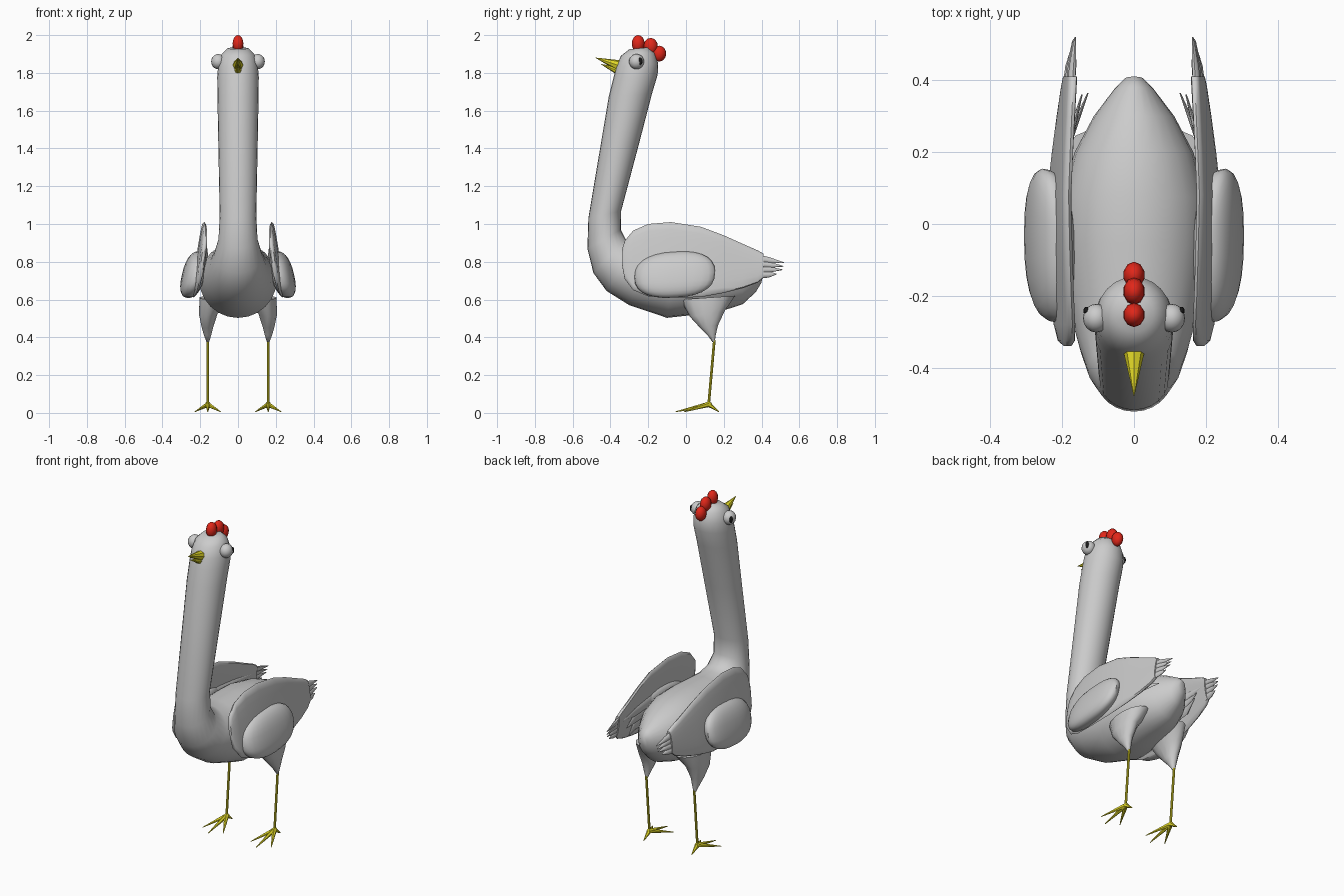
import bpy, bmesh
from math import cos, sin, pi, copysign, radians
from mathutils import Vector, Matrix

if "Cube" in bpy.data.objects:
    bpy.data.objects.remove(bpy.data.objects["Cube"])


def material(name, color):
    m = bpy.data.materials.new(name)
    m.diffuse_color = color
    m.use_nodes = True
    m.node_tree.nodes["Principled BSDF"].inputs["Base Color"].default_value = m.diffuse_color
    return m


YELLOW = material("yellow", (0.75, 0.68, 0.02, 1))
RED = material("red", (0.75, 0.02, 0.01, 1))
BLACK = material("black", (0.01, 0.01, 0.01, 1))


def finish(bm, name, mat=None, angle=45):
    bmesh.ops.recalc_face_normals(bm, faces=bm.faces[:])
    me = bpy.data.meshes.new(name)
    bm.to_mesh(me)
    bm.free()
    ob = bpy.data.objects.new(name, me)
    bpy.context.collection.objects.link(ob)
    if mat:
        me.materials.append(mat)
    bpy.ops.object.select_all(action='DESELECT')
    bpy.context.view_layer.objects.active = ob
    ob.select_set(True)
    bpy.ops.object.shade_smooth_by_angle(angle=radians(angle))
    return ob


def add_loft(bm, rings, n=20, flat=1.0):
    """Skin rings given as (low point, high point, half width in x)."""
    prev = first = None
    for a, b, w in rings:
        a, b = Vector(a), Vector(b)
        mid, half = (a + b) / 2, (b - a) / 2
        ring = []
        for i in range(n):
            t = 2 * pi * i / n
            s = sin(t)
            ring.append(bm.verts.new(mid + half * cos(t) + Vector((copysign(abs(s) ** flat, s) * w, 0, 0))))
        if prev:
            for i in range(n):
                j = (i + 1) % n
                bm.faces.new((prev[i], prev[j], ring[j], ring[i]))
        first = first or ring
        prev = ring
    bm.faces.new(first)
    bm.faces.new(prev)


def add_cone(bm, p, q, r1, r2, n=8):
    p, q = Vector(p), Vector(q)
    d = q - p
    m = Matrix.Translation((p + q) / 2) @ d.to_track_quat('Z', 'Y').to_matrix().to_4x4()
    bmesh.ops.create_cone(bm, cap_ends=True, segments=n, radius1=r1, radius2=r2, depth=d.length, matrix=m)


def add_ball(bm, c, r, u=16, v=10):
    m = Matrix.Translation(c) @ Matrix.Diagonal((*r, 1))
    return bmesh.ops.create_uvsphere(bm, u_segments=u, v_segments=v, radius=1, matrix=m)["verts"]


# Body, neck and head: one skin from crown to tail (front/low y z, back/high y z, half width)
BODY = [(-.30, 1.925, -.20, 1.935, .055), (-.345, 1.89, -.165, 1.905, .088), (-.37, 1.83, -.147, 1.85, .105),
        (-.385, 1.77, -.15, 1.79, .11), (-.41, 1.67, -.18, 1.69, .109), (-.455, 1.40, -.25, 1.42, .104),
        (-.517, 1.03, -.343, 1.07, .097), (-.522, .87, -.345, .97, .103), (-.49, .74, -.32, .92, .128),
        (-.42, .645, -.26, .90, .152), (-.30, .57, -.18, .90, .18), (-.10, .503, -.05, .905, .205),
        (.05, .52, .08, .90, .203), (.20, .543, .20, .88, .165), (.30, .575, .30, .84, .112),
        (.37, .64, .38, .795, .055), (.40, .69, .41, .765, .025)]
bm = bmesh.new()
add_loft(bm, [((0, a, b), (0, c, d), w) for a, b, c, d, w in BODY], 24)
finish(bm, "body_neck_head", angle=60)

# Beak: two pointed halves
bm = bmesh.new()
add_cone(bm, (0, -.335, 1.832), (0, -.478, 1.88), .034, .001)
finish(bm, "upper_beak", YELLOW, 30)
bm = bmesh.new()
add_cone(bm, (0, -.345, 1.805), (0, -.45, 1.846), .024, .001)
finish(bm, "lower_beak", YELLOW, 30)

# Comb: three lobes
bm = bmesh.new()
for y, z, ry, rz in ((-.253, 1.955, .034, .045), (-.187, 1.94, .038, .045), (-.142, 1.902, .037, .042)):
    add_ball(bm, (0, y, z), (.03, ry, rz), 10, 8)
finish(bm, "comb", RED)


def wing_x(y, z):
    """Sideways position of the wing surface: leaning out below, in at the tail."""
    back = max(0, (y - .1) / .42)
    return .18 + .14 * (1 - z) - .045 * back - .02 * max(0, (-.15 - y) / .19)


WING = [(-.34, .79, .86), (-.325, .71, .91), (-.28, .65, .965), (-.20, .617, 1.0), (-.08, .61, 1.01),
        (.08, .613, .985), (.20, .635, .94), (.30, .66, .895), (.38, .69, .86), (.41, .715, .843)]
QUILLS = [(.825, .52, .795), (.795, .515, .776), (.76, .51, .758), (.73, .48, .735)]

for s, side in ((1, "right"), (-1, "left")):
    def at(y, z, dx=0):
        return (s * (wing_x(y, z) + dx), y, z)

    # Wing blade with splayed feather tips
    bm = bmesh.new()
    add_loft(bm, [(at(y, lo), at(y, hi), .008 if i == 0 else .016)
                  for i, (y, lo, hi) in enumerate(WING)], 20, .5)
    for z, ty, tz in QUILLS:
        mz = z * .45 + tz * .55
        add_loft(bm, [(at(.34, z - .025), at(.34, z + .025), .012), (at(.44, mz - .016), at(.44, mz + .016), .010),
                      (at(ty, tz - .002), at(ty, tz + .002), .002)], 8)
    finish(bm, side + "_wing")

    # Inner feathers
    bm = bmesh.new()
    for z, tx, ty in ((.80, .165, .37), (.76, .145, .36), (.72, .128, .365)):
        add_loft(bm, [((s * .195, .02, z - .04), (s * .195, .02, z + .04), .012),
                      ((s * .178, .24, z - .028), (s * .178, .24, z + .028), .01),
                      ((s * tx, ty, z - .002), (s * tx, ty, z + .002), .002)], 8)
    finish(bm, side + "_inner_feathers")

    # Padded covert on the outside of the wing, leaning outwards below
    bm = bmesh.new()
    for v in add_ball(bm, (0, 0, 0), (1, 1, 1), 24, 14):
        x, y, z = (copysign(abs(c) ** .82, c) for c in v.co)
        v.co = (s * (.235 + .062 * x - .028 * z), -.06 + .21 * y + .03 * x, .732 + .122 * z + .012 * y)
    finish(bm, side + "_wing_covert")

    # Eye and pupil
    bm = bmesh.new()
    add_ball(bm, (s * .105, -.262, 1.86), (.037, .04, .04))
    finish(bm, side + "_eye")
    bm = bmesh.new()
    add_ball(bm, (s * .132, -.242, 1.862), (.009, .012, .02), 10, 6)
    finish(bm, side + "_pupil", BLACK)

    # Thigh
    bm = bmesh.new()
    add_loft(bm, [((s * x, y0, z0), (s * x, y1, z1), w) for x, y0, z0, y1, z1, w in
                  ((.13, -.03, .60, .26, .62, .075), (.158, .02, .51, .205, .54, .05),
                   (.162, .075, .45, .17, .465, .032), (.161, .115, .41, .158, .415, .02),
                   (.16, .14, .375, .152, .375, .007))], 14)
    finish(bm, side + "_thigh", angle=60)

    # Leg and foot with three front toes and a rear spur
    bm = bmesh.new()
    ankle = Vector((s * .16, .12, .045))
    add_cone(bm, (s * .16, .15, .385), ankle, .007, .007)
    add_ball(bm, ankle, (.014, .018, .015), 8, 6)
    for dx, y in ((0, -.055), (.068, -.01), (-.068, -.01), (0, .175)):
        add_cone(bm, ankle, (s * .16 + dx, y, .006), .014, .002, 6)
    finish(bm, side + "_leg", YELLOW, 30)
